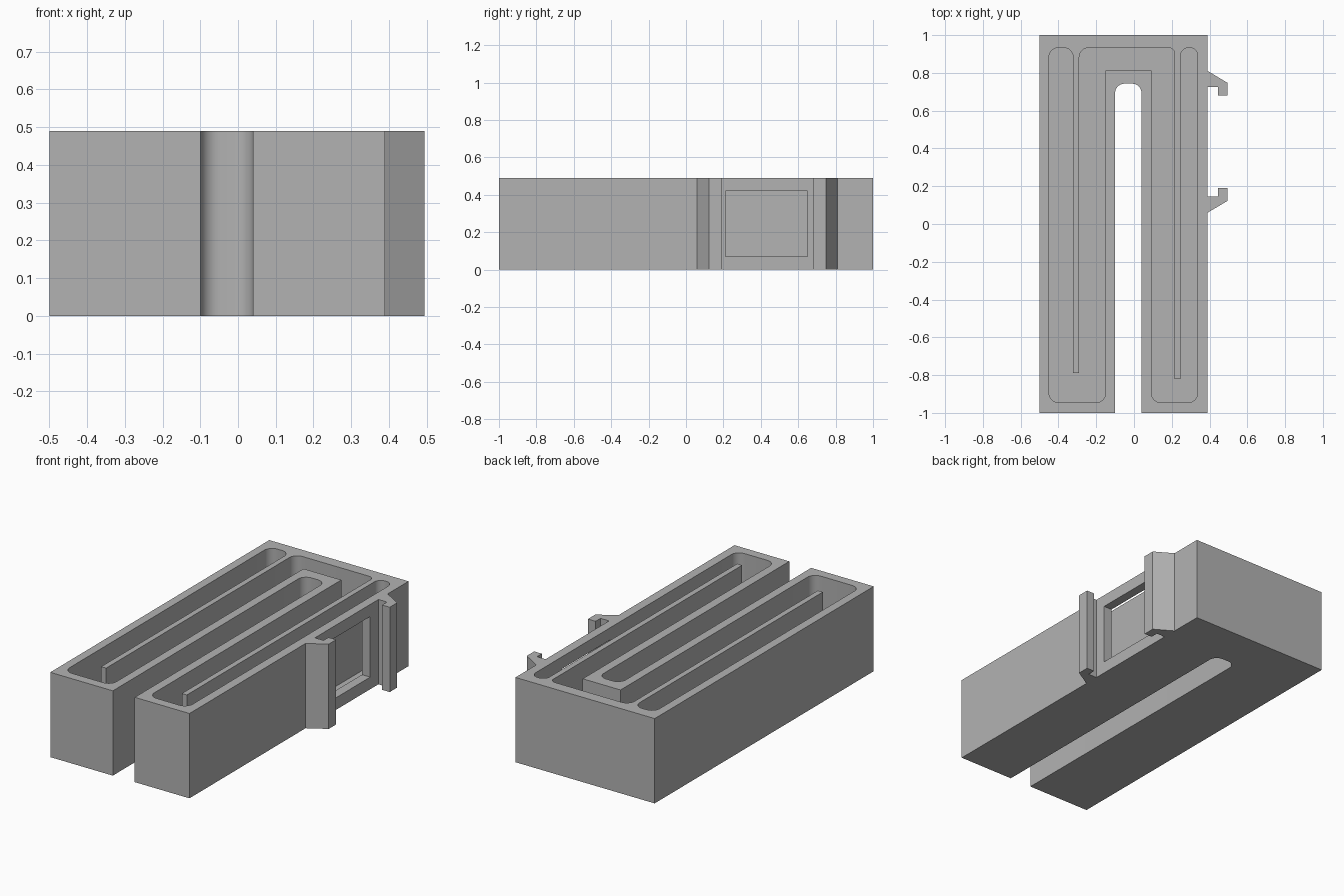
import bpy, bmesh, math
from mathutils import Vector

cube = bpy.data.objects.get("Cube")
if cube:
    bpy.data.objects.remove(cube, do_unlink=True)

HEIGHT = 0.49
FLOOR = 0.02

grey = bpy.data.materials.new("plain_grey")
grey.use_nodes = True
colour = (0.45, 0.45, 0.45, 1)
grey.diffuse_color = colour
grey.node_tree.nodes["Principled BSDF"].inputs["Base Color"].default_value = colour


def rounded(points, steps=8):
    """Outline from (x, y, radius) corners, each corner filleted."""
    out = []
    for i, (x, y, r) in enumerate(points):
        p = Vector((x, y))
        if r == 0:
            out.append(p)
            continue
        a = (Vector(points[i - 1][:2]) - p).normalized()
        b = (Vector(points[(i + 1) % len(points)][:2]) - p).normalized()
        centre = p + (a + b) * r
        for k in range(steps + 1):
            t = math.pi / 2 * k / steps
            out.append(centre - b * r * math.cos(t) - a * r * math.sin(t))
    return out


def prism(name, points, z0, z1):
    """Vertical extrusion of an outline."""
    bm = bmesh.new()
    face = bm.faces.new([bm.verts.new((p.x, p.y, z0)) for p in rounded(points)])
    top = bmesh.ops.extrude_face_region(bm, geom=[face])["geom"]
    bmesh.ops.translate(bm, vec=(0, 0, z1 - z0),
                        verts=[v for v in top if isinstance(v, bmesh.types.BMVert)])
    bmesh.ops.recalc_face_normals(bm, faces=bm.faces)
    mesh = bpy.data.meshes.new(name)
    bm.to_mesh(mesh)
    bm.free()
    mesh.materials.append(grey)
    obj = bpy.data.objects.new(name, mesh)
    bpy.context.collection.objects.link(obj)
    return obj


def activate(obj):
    bpy.ops.object.select_all(action="DESELECT")
    obj.select_set(True)
    bpy.context.view_layer.objects.active = obj


def cut(obj, cutter):
    cutter.hide_render = True
    mod = obj.modifiers.new("cut", "BOOLEAN")
    mod.operation, mod.solver, mod.object = "DIFFERENCE", "EXACT", cutter
    activate(obj)
    bpy.ops.object.modifier_apply(modifier=mod.name)
    bpy.data.objects.remove(cutter, do_unlink=True)


# U-shaped block with a long open slot
R = 0.05
body = prism("body", [
    (-0.5, -1, 0), (-0.1, -1, 0), (-0.1, 0.743, R), (0.04, 0.743, R),
    (0.04, -1, 0), (0.39, -1, 0), (0.39, 1, 0), (-0.5, 1, 0)], 0, HEIGHT)

# Winding channel, open at the top, leaving thin divider walls
cut(body, prism("channel_cutter", [
    (-0.45, -0.945, R), (-0.15, -0.945, R), (-0.15, 0.812, 0), (0.092, 0.812, 0),
    (0.092, -0.945, R), (0.337, -0.945, R), (0.337, 0.933, 0.042), (0.247, 0.933, 0.042),
    (0.247, -0.82, 0), (0.215, -0.82, 0), (0.215, 0.933, 0.03), (-0.29, 0.933, R),
    (-0.29, -0.79, 0), (-0.322, -0.79, 0), (-0.322, 0.933, R), (-0.45, 0.933, R)],
    FLOOR, HEIGHT + 0.1))

# Rectangular window through the side wall
cut(body, prism("window_cutter", [
    (0.3, 0.21, 0), (0.45, 0.21, 0), (0.45, 0.65, 0), (0.3, 0.65, 0)], 0.07, 0.42))

activate(body)
bpy.ops.object.shade_smooth_by_angle(angle=math.radians(30))

# Pair of facing clip hooks, mirrored about the window centre
MID = 0.435
for name, side in (("back_hook", 1), ("front_hook", -1)):
    prism(name, [(x, MID + side * d, 0) for x, d in (
        (0.385, 0.378), (0.39, 0.375), (0.494, 0.313), (0.494, 0.245),
        (0.445, 0.245), (0.445, 0.29), (0.385, 0.29))], 0, HEIGHT)
